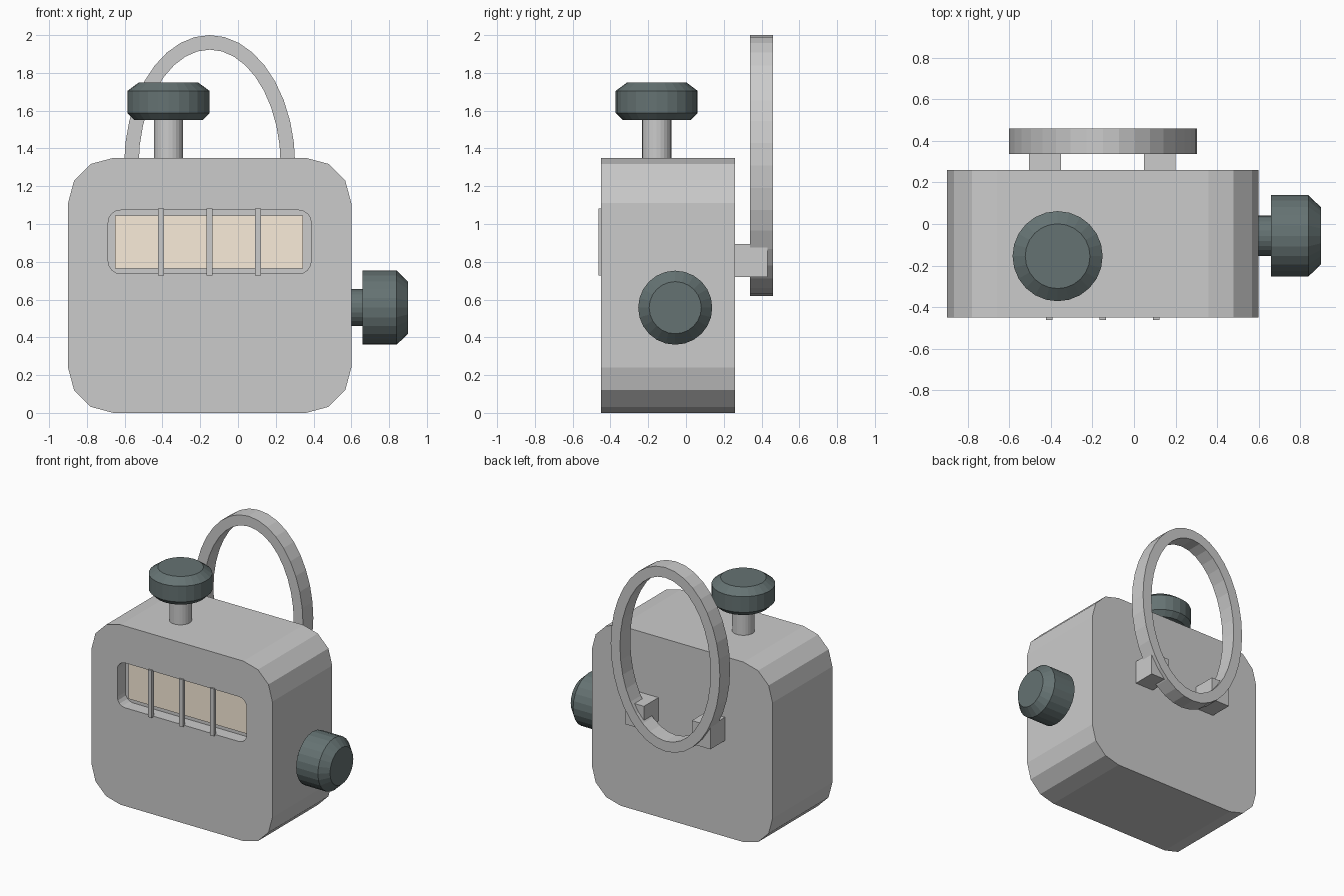
import bpy, bmesh
from math import sin, cos, pi
from mathutils import Matrix

if "Cube" in bpy.data.objects:
    bpy.data.objects.remove(bpy.data.objects["Cube"])


def material(name, rgb):
    m = bpy.data.materials.new(name)
    m.diffuse_color = (*rgb, 1)
    m.use_nodes = True
    m.node_tree.nodes["Principled BSDF"].inputs["Base Color"].default_value = m.diffuse_color
    return m


DARK = material("dark_plastic", (0.13, 0.17, 0.17))
CREAM = material("cream_panel", (0.95, 0.84, 0.70))


def finish(name, bm, mat=None):
    bmesh.ops.recalc_face_normals(bm, faces=bm.faces)
    me = bpy.data.meshes.new(name)
    bm.to_mesh(me)
    bm.free()
    ob = bpy.data.objects.new(name, me)
    bpy.context.collection.objects.link(ob)
    if mat:
        me.materials.append(mat)
    return ob


def box(name, x, y, z, mat=None):
    bm = bmesh.new()
    bmesh.ops.create_cube(bm, size=1)
    for v in bm.verts:
        for i, (a, b) in enumerate((x, y, z)):
            v.co[i] = a if v.co[i] < 0 else b
    return finish(name, bm, mat)


def rounded_slab(name, x, y, z, r, seg):
    """Rounded rectangle in the xz plane, extruded along y."""
    bm = bmesh.new()
    corners = [(x[1] - r, z[1] - r), (x[0] + r, z[1] - r),
               (x[0] + r, z[0] + r), (x[1] - r, z[0] + r)]
    verts = []
    for k, (cx, cz) in enumerate(corners):
        for i in range(seg + 1):
            a = pi / 2 * (k + i / seg)
            verts.append(bm.verts.new((cx + r * cos(a), y[0], cz + r * sin(a))))
    face = bm.faces.new(verts)
    ext = bmesh.ops.extrude_face_region(bm, geom=[face], use_keep_orig=True)["geom"]
    for v in ext:
        if isinstance(v, bmesh.types.BMVert):
            v.co.y = y[1]
    return finish(name, bm)


def lathe(name, profile, matrix, mat=None, seg=24):
    """Closed turned shape from (radius, height) pairs around local z."""
    bm = bmesh.new()
    rings = [[bm.verts.new(matrix @ Matrix.Rotation(2 * pi * i / seg, 4, 'Z')
                           @ Matrix.Translation((r, 0, h)).translation)
              for i in range(seg)] for r, h in profile]
    for a, b in zip(rings, rings[1:]):
        for i in range(seg):
            j = (i + 1) % seg
            bm.faces.new((a[i], a[j], b[j], b[i]))
    bm.faces.new(rings[0])
    bm.faces.new(rings[-1])
    return finish(name, bm, mat)


# Housing with a recessed window
body = rounded_slab("housing", (-0.9, 0.6), (-0.45, 0.26), (0, 1.35), 0.24, 3)
cutter = rounded_slab("window_cutter", (-0.687, 0.387), (-0.6, -0.355),
                      (0.737, 1.073), 0.065, 4)
cutter.hide_render = True
cutter.hide_viewport = True
cut = body.modifiers.new("window", 'BOOLEAN')
cut.operation = 'DIFFERENCE'
cut.solver = 'EXACT'
cut.object = cutter

# Display panel and divider bars
box("display_panel", (-0.65, 0.345), (-0.367, -0.345), (0.765, 1.045), CREAM)
for i, x in enumerate((-0.408, -0.15, 0.107)):
    box(f"divider_bar_{i + 1}", (x - 0.016, x + 0.016), (-0.463, -0.435), (0.727, 1.082))

# Top push button
top = Matrix.Translation((-0.368, -0.155, 0))
lathe("button_stem", [(0.077, 1.33), (0.077, 1.56)], top)
lathe("button_cap", [(0.18, 1.55), (0.217, 1.587), (0.217, 1.705), (0.156, 1.75)], top, DARK)

# Side reset knob
side = Matrix.Translation((0, -0.057, 0.557)) @ Matrix.Rotation(pi / 2, 4, 'Y')
lathe("knob_stem", [(0.098, 0.58), (0.098, 0.67)], side, DARK)
lathe("knob_cap", [(0.196, 0.66), (0.196, 0.84), (0.138, 0.9)], side, DARK)

# Oval finger ring with rectangular section
bm = bmesh.new()
N = 36
section = [(0.453, 0.69, 0.338), (0.453, 0.69, 0.46), (0.376, 0.613, 0.46), (0.376, 0.613, 0.338)]
loops = [[bm.verts.new((-0.15 + rx * cos(2 * pi * i / N), y, 1.31 + rz * sin(2 * pi * i / N)))
          for rx, rz, y in section] for i in range(N)]
for i in range(N):
    a, b = loops[i], loops[(i + 1) % N]
    for k in range(4):
        m = (k + 1) % 4
        bm.faces.new((a[k], a[m], b[m], b[k]))
finish("finger_ring", bm)

# Lugs holding the ring
for side_name, s in (("left", -1), ("right", 1)):
    cx = -0.152 + s * 0.276
    box(f"ring_lug_{side_name}", (cx - 0.077, cx + 0.077), (0.25, 0.432), (0.72, 0.895))
